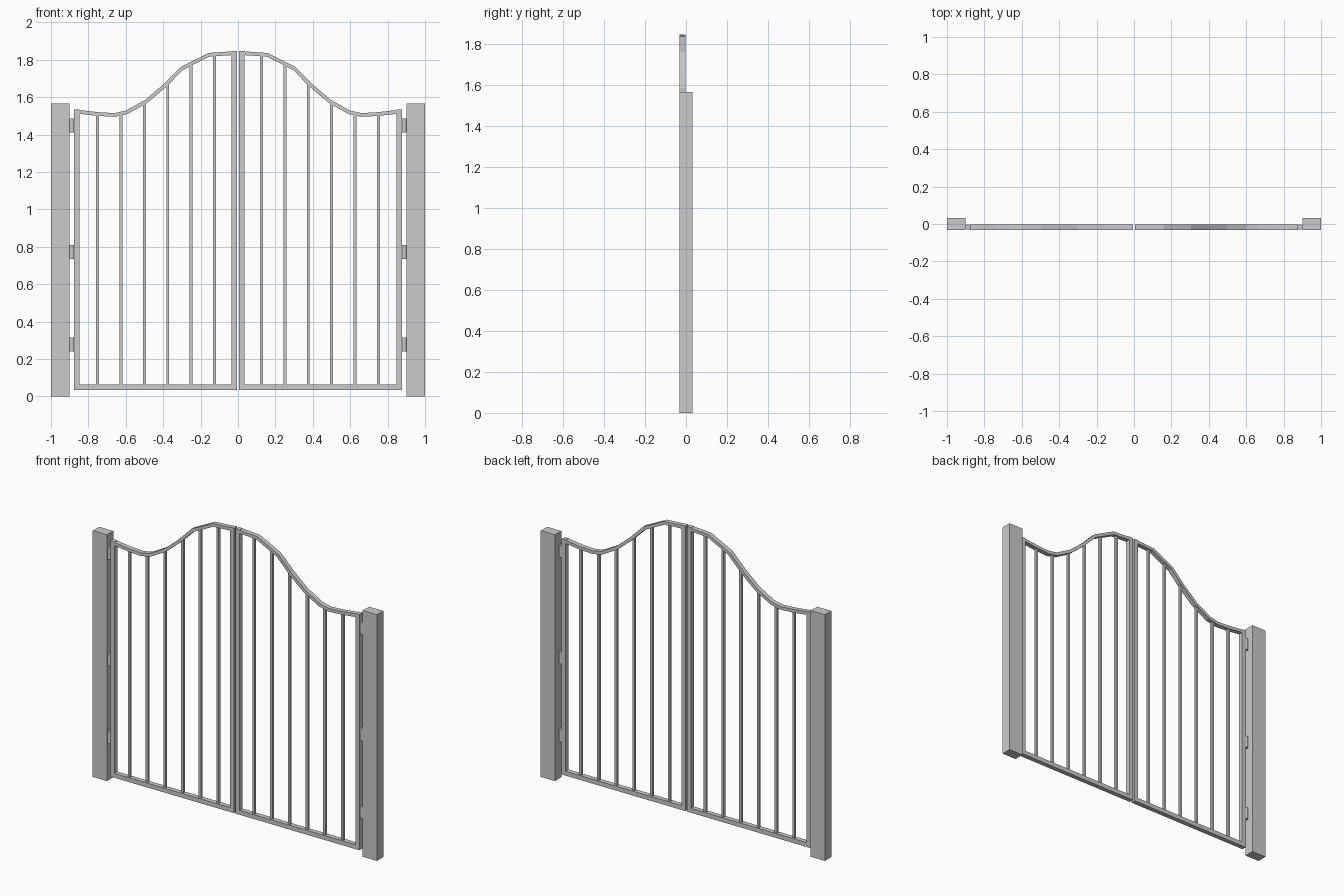
import bpy, bmesh
from mathutils import Vector

if "Cube" in bpy.data.objects:
    bpy.data.objects.remove(bpy.data.objects["Cube"])

GATE_Y0, GATE_Y1 = -0.032, -0.002
GATE_Y = (GATE_Y0 + GATE_Y1) / 2


def finish(name, bm):
    # Right half is modelled, the left half is mirrored
    bmesh.ops.recalc_face_normals(bm, faces=bm.faces)
    me = bpy.data.meshes.new(name)
    bm.to_mesh(me)
    bm.free()
    ob = bpy.data.objects.new(name, me)
    bpy.context.collection.objects.link(ob)
    ob.modifiers.new("Mirror", 'MIRROR').use_axis[0] = True
    return ob


def box(name, x0, x1, y0, y1, z0, z1):
    bm = bmesh.new()
    bmesh.ops.create_cube(bm, size=1)
    for v in bm.verts:
        v.co = Vector(((x0 + x1) / 2 + v.co.x * (x1 - x0),
                       (y0 + y1) / 2 + v.co.y * (y1 - y0),
                       (z0 + z1) / 2 + v.co.z * (z1 - z0)))
    return finish(name, bm)


# Top rail centre line (x, z)
PATH = [(0.03, 1.835), (0.155, 1.827), (0.30, 1.754), (0.39, 1.663), (0.49, 1.578),
        (0.595, 1.519), (0.66, 1.505), (0.75, 1.510), (0.855, 1.522)]


def rail_z(x):
    for (xa, za), (xb, zb) in zip(PATH, PATH[1:]):
        if xa <= x <= xb:
            return za + (zb - za) * (x - xa) / (xb - xa)


# Posts
box("post", 0.90, 1.0, -0.032, 0.032, 0, 1.566)

# Leaf frame
box("hinge_stile", 0.848, 0.876, GATE_Y0, GATE_Y1, 0.035, 1.534)
box("meeting_stile", 0.006, 0.034, GATE_Y0, GATE_Y1, 0.035, 1.847)
box("bottom_rail", 0.034, 0.848, GATE_Y0, GATE_Y1, 0.035, 0.063)

# Curved top rail: rectangular section swept along the path
bm = bmesh.new()
rings = []
for i, p in enumerate(PATH):
    a, b = PATH[max(i - 1, 0)], PATH[min(i + 1, len(PATH) - 1)]
    t = Vector((b[0] - a[0], b[1] - a[1])).normalized()
    n = Vector((-t.y, t.x)) * 0.010
    rings.append([bm.verts.new((p[0] + s * n.x, y, p[1] + s * n.y))
                  for s, y in ((-1, GATE_Y0), (1, GATE_Y0), (1, GATE_Y1), (-1, GATE_Y1))])
for r, q in zip(rings, rings[1:]):
    for k in range(4):
        bm.faces.new((r[k], r[(k + 1) % 4], q[(k + 1) % 4], q[k]))
bm.faces.new(rings[0])
bm.faces.new(rings[-1])
finish("top_rail", bm)

# Vertical bars
for i in range(6):
    x = 0.126 + i * 0.1248
    box("bar", x - 0.008, x + 0.008, GATE_Y - 0.008, GATE_Y + 0.008, 0.06, rail_z(x))

# Hinge barrels
for z in (0.278, 0.772, 1.449):
    bm = bmesh.new()
    bmesh.ops.create_cone(bm, cap_ends=True, segments=24, radius1=0.014, radius2=0.014, depth=0.075)
    bmesh.ops.translate(bm, verts=bm.verts, vec=(0.888, GATE_Y, z))
    for f in bm.faces:
        f.smooth = len(f.verts) == 4
    finish("hinge", bm)
